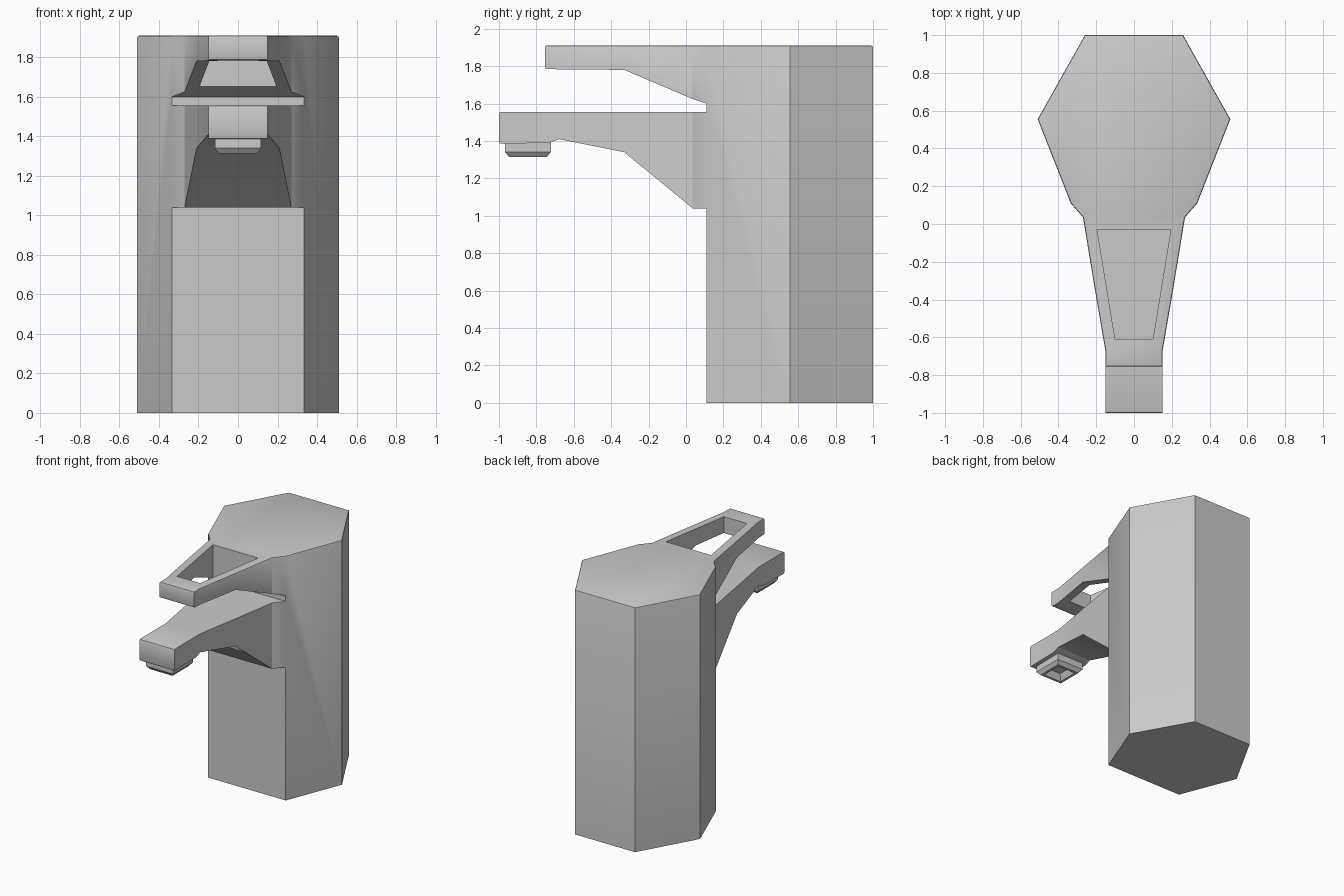
import bpy
import bmesh
import math

if "Cube" in bpy.data.objects:
    bpy.data.objects.remove(bpy.data.objects["Cube"])


def ring_verts(bm, pts):
    return [bm.verts.new(p) for p in pts]


def bridge(bm, a, b, skip=()):
    n = len(a)
    for i in range(n):
        if i not in skip:
            bm.faces.new((a[i], a[(i + 1) % n], b[(i + 1) % n], b[i]))


def arm(bm, stations, root_cap=False):
    """Loft rectangles along y; each station is (y, half width, bottom z, top z)."""
    rings = [ring_verts(bm, [(-w, y, b), (w, y, b), (w, y, t), (-w, y, t)])
             for y, w, b, t in stations]
    for a, b in zip(rings, rings[1:]):
        bridge(bm, a, b)
    bm.faces.new(rings[-1])
    if root_cap:
        bm.faces.new(rings[0])


def finish(bm, name):
    bmesh.ops.recalc_face_normals(bm, faces=bm.faces)
    me = bpy.data.meshes.new(name)
    bm.to_mesh(me)
    bm.free()
    ob = bpy.data.objects.new(name, me)
    bpy.context.collection.objects.link(ob)
    return ob


def smooth(ob):
    bpy.ops.object.select_all(action='DESELECT')
    ob.select_set(True)
    bpy.context.view_layer.objects.active = ob
    bpy.ops.object.shade_smooth_by_angle(angle=math.radians(30))


TOP = 1.91
bm = bmesh.new()

# hexagonal column, front left open where the spout and lever grow out
hexagon = [(-0.335, 0.11), (0.335, 0.11), (0.51, 0.555),
           (0.26, 1.0), (-0.26, 1.0), (-0.51, 0.555)]
levels = [0, 1.04, 1.555, 1.60, TOP]
rings = [ring_verts(bm, [(x, y, z) for x, y in hexagon]) for z in levels]
for i in range(4):
    bridge(bm, rings[i], rings[i + 1], skip=(0,) if i in (1, 3) else ())
bm.faces.new(rings[0])
bm.faces.new(rings[-1])

# spout
arm(bm, [(0.11, 0.335, 1.04, 1.555), (0.035, 0.27, 1.04, 1.555),
         (-0.33, 0.21, 1.34, 1.555), (-0.68, 0.15, 1.41, 1.555),
         (-0.73, 0.15, 1.39, 1.555), (-1.0, 0.15, 1.385, 1.555)])
# lever
arm(bm, [(0.11, 0.335, 1.60, TOP), (0.035, 0.27, 1.625, TOP),
         (-0.33, 0.21, 1.78, TOP), (-0.68, 0.15, 1.783, TOP),
         (-0.755, 0.15, 1.785, TOP)])

# weld, tidy flat areas, soften the top rim and the two tips
bmesh.ops.remove_doubles(bm, verts=bm.verts, dist=0.0005)
bmesh.ops.recalc_face_normals(bm, faces=bm.faces)
bmesh.ops.dissolve_limit(bm, angle_limit=0.005, verts=bm.verts, edges=bm.edges)


def soft(e):
    a, b = (v.co for v in e.verts)
    rim = min(a.z, b.z) > TOP - 0.001
    tip = abs(a.y - b.y) < 0.001 and (
        a.y < -0.99 or (a.y < -0.75 and a.z > 1.7)) and abs(a.z - b.z) < 0.001
    return rim or tip


bmesh.ops.bevel(bm, geom=[e for e in bm.edges if soft(e)], offset=0.01,
                segments=2, profile=0.5, affect='EDGES', clamp_overlap=True)
body = finish(bm, "tap_body")

# tapered opening through the lever
bm = bmesh.new()
arm(bm, [(-0.03, 0.195, 1.57, 2.0), (-0.61, 0.10, 1.57, 2.0)], root_cap=True)
cutter = finish(bm, "lever_opening_cutter")
cutter.hide_render = True
mod = body.modifiers.new("lever_opening", 'BOOLEAN')
mod.operation = 'DIFFERENCE'
mod.solver = 'EXACT'
mod.object = cutter
bpy.context.view_layer.objects.active = body
bpy.ops.object.modifier_apply(modifier=mod.name)
bpy.data.objects.remove(cutter)
smooth(body)

# square water outlet under the spout tip, hollow from below
bm = bmesh.new()
prev = None
for r, z in [(0.122, 1.392), (0.122, 1.34), (0.10, 1.313),
             (0.08, 1.313), (0.055, 1.36)]:
    ring = ring_verts(bm, [(sx * r * 0.96, -0.845 + sy * r, z)
                           for sx, sy in ((-1, -1), (1, -1), (1, 1), (-1, 1))])
    if prev:
        bridge(bm, prev, ring)
    else:
        bm.faces.new(ring)
    prev = ring
bm.faces.new(prev)
finish(bm, "water_outlet")
